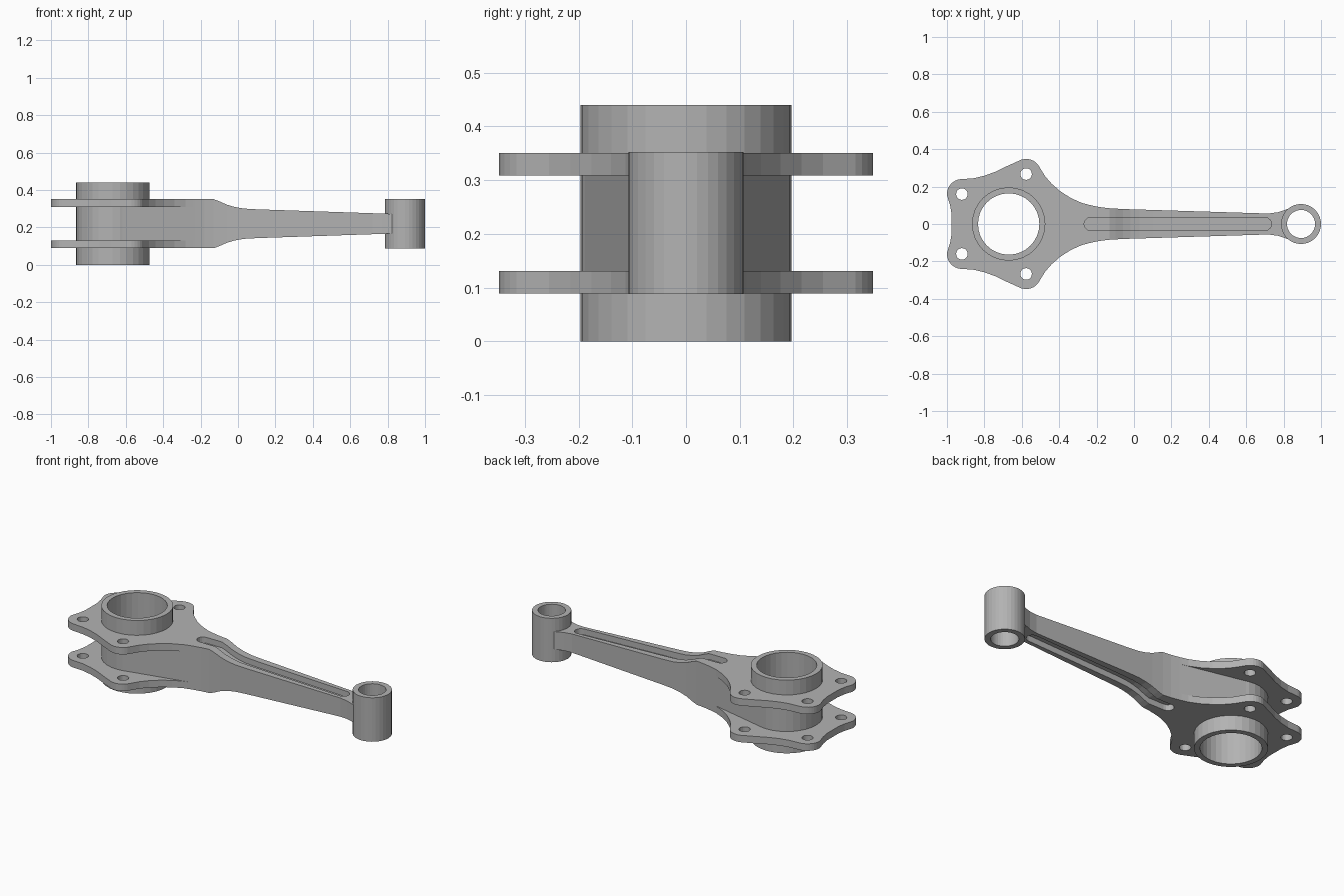
import bpy, bmesh
from math import sin, cos, radians, sqrt

cube = bpy.data.objects.get("Cube")
if cube:
    bpy.data.objects.remove(cube)

steel = bpy.data.materials.new("grey_steel")
steel.use_nodes = True
COLOUR = (0.45, 0.45, 0.45, 1)
steel.diffuse_color = COLOUR
steel.node_tree.nodes["Principled BSDF"].inputs["Base Color"].default_value = COLOUR

MID = 0.22               # mid height of the rod
BIG, SMALL = -0.67, 0.893


def finish(name, bm):
    bmesh.ops.recalc_face_normals(bm, faces=bm.faces)
    mesh = bpy.data.meshes.new(name)
    bm.to_mesh(mesh)
    bm.free()
    mesh.materials.append(steel)
    obj = bpy.data.objects.new(name, mesh)
    bpy.context.collection.objects.link(obj)
    return obj


def prism(name, outline, z0, z1):
    """Extrude a plan outline straight up."""
    bm = bmesh.new()
    face = bm.faces.new([bm.verts.new((x, y, z0)) for x, y in outline])
    ext = bmesh.ops.extrude_face_region(bm, geom=[face])["geom"]
    for v in ext:
        if isinstance(v, bmesh.types.BMVert):
            v.co.z = z1
    return finish(name, bm)


def arc(cx, cy, r, a0, a1, n):
    angles = [radians(a0 + (a1 - a0) * i / n) for i in range(n + 1)]
    return [(cx + r * cos(a), cy + r * sin(a)) for a in angles]


def cylinder(name, cx, cy, r, z0, z1, n=32):
    return prism(name, arc(cx, cy, r, 0, 360, n)[:-1], z0, z1)


def loft(name, stations):
    """Box sections along x: (x, half width, low z, high z)."""
    bm = bmesh.new()
    rings = []
    for x, w, lo, hi in stations:
        rings.append([bm.verts.new((x, y, z)) for y, z in
                      ((-w, lo), (w, lo), (w, hi), (-w, hi))])
    for a, b in zip(rings, rings[1:]):
        for i in range(4):
            j = (i + 1) % 4
            bm.faces.new((a[i], a[j], b[j], b[i]))
    bm.faces.new(rings[0])
    bm.faces.new(rings[-1])
    return finish(name, bm)


def combine(target, tool, operation):
    mod = target.modifiers.new(operation, 'BOOLEAN')
    mod.operation, mod.solver, mod.object = operation, 'EXACT', tool
    graph = bpy.context.evaluated_depsgraph_get()
    mesh = bpy.data.meshes.new_from_object(target.evaluated_get(graph))
    target.modifiers.clear()
    target.data = mesh
    bpy.data.objects.remove(tool)


def lerp(points, x):
    for (x0, y0), (x1, y1) in zip(points, points[1:]):
        if x <= x1:
            return y0 + (y1 - y0) * max(0, x - x0) / (x1 - x0)
    return points[-1][1]


# Arm: half width and half height along its length
WIDTH = [(BIG, 0.15), (-0.627, 0.19), (-0.23, 0.1), (-0.18, 0.09), (-0.13, 0.084),
         (-0.06, 0.08), (0.65, 0.058), (0.72, 0.056), (0.77, 0.063), (0.82, 0.08), (0.84, 0.08)]
HEIGHT = [(BIG, 0.131), (-0.13, 0.131), (-0.1, 0.12), (-0.06, 0.102), (-0.02, 0.09),
          (0.03, 0.081), (0.1, 0.077), (0.84, 0.052)]
xs = sorted({x for x, _ in WIDTH + HEIGHT})
rod = loft("connecting_rod", [(x, lerp(WIDTH, x), MID - lerp(HEIGHT, x), MID + lerp(HEIGHT, x))
                              for x in xs])

# Flange plates with four bolt lobes each
LOBES = [(-0.92, 0.16), (-0.577, 0.267)]
half = [(-0.975, 0.05), (-0.983, 0.1)]
half += arc(*LOBES[0], 0.08, 185, 95, 8)
half += [(-0.86, 0.244), (-0.8, 0.258), (-0.74, 0.28), (-0.68, 0.309)]
half += arc(*LOBES[1], 0.081, 120, 25, 8)
half += [(-0.475, 0.255), (-0.44, 0.215), (-0.395, 0.176), (-0.34, 0.14),
         (-0.28, 0.113), (-0.23, 0.0995)]
outline = half + [(x, -y) for x, y in reversed(half)]
for z0, z1 in ((0.089, 0.131), (0.309, 0.351)):
    combine(rod, prism("flange", outline, z0, z1), 'UNION')

# Big and small end barrels
combine(rod, cylinder("big_end", BIG, 0, 0.196, 0, 2 * MID), 'UNION')
combine(rod, cylinder("small_end", SMALL, 0, 0.107, 0.088, 0.352), 'UNION')

# Bores and bolt holes
combine(rod, cylinder("big_bore", BIG, 0, 0.164, -0.1, 0.6), 'DIFFERENCE')
combine(rod, cylinder("small_bore", SMALL, 0, 0.075, -0.1, 0.6), 'DIFFERENCE')
for x, y in LOBES:
    for side in (1, -1):
        for z0, z1 in ((0.05, 0.16), (0.28, 0.4)):
            combine(rod, cylinder("bolt_hole", x, y * side, 0.031, z0, z1, 20), 'DIFFERENCE')

# Rounded lightening slots, top and bottom, following the arm
X0, X1, R, DEPTH = -0.267, 0.735, 0.034, 0.035
ends = [R * (1 - cos(radians(a))) for a in (5, 25, 45, 65, 90)]
slot_xs = [X0 + e for e in ends] + [x for x in xs if X0 + R < x < X1 - R]
slot_xs += [X1 - e for e in reversed(ends)]
for side in (1, -1):
    stations = []
    for x in slot_xs:
        inset = max(0, R - min(x - X0, X1 - x))
        floor = MID + side * (lerp(HEIGHT, x) - DEPTH)
        stations.append((x, sqrt(R * R - inset * inset),
                         *sorted((floor, MID + side * 0.3))))
    combine(rod, loft("slot", stations), 'DIFFERENCE')
